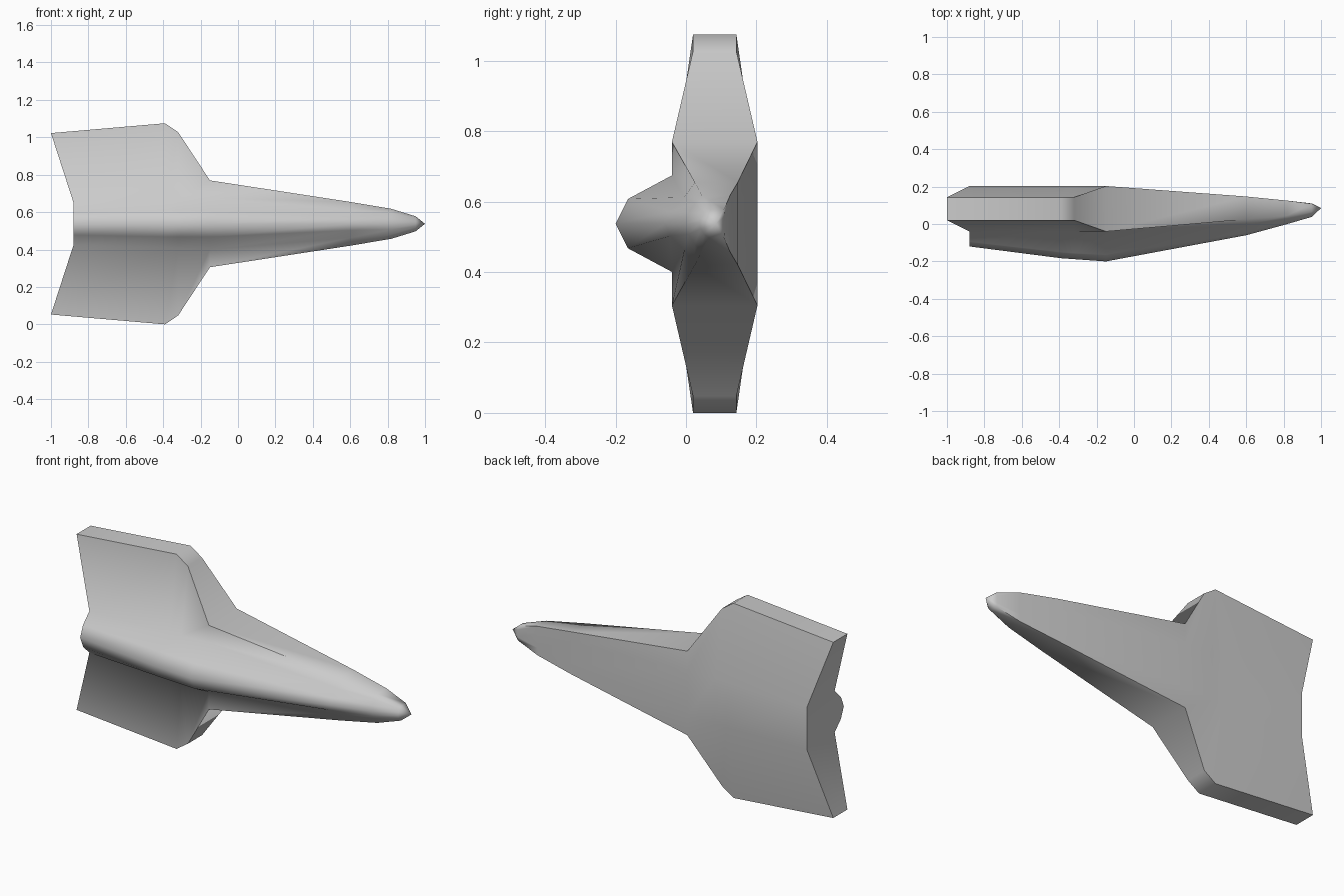
import bpy
import bmesh

cube = bpy.data.objects.get("Cube")
if cube:
    bpy.data.objects.remove(cube, do_unlink=True)

MID = 0.5375  # height of the symmetry plane

# Hull colour
hull_grey = bpy.data.materials.new("hull_grey")
hull_grey.use_nodes = True
colour = (0.6, 0.6, 0.6, 1)
hull_grey.diffuse_color = colour
hull_grey.node_tree.nodes["Principled BSDF"].inputs["Base Color"].default_value = colour


def section(x, ridge, shoulder, base, edge, edge_back, keel, edge_x=None):
    """Half outline: ridge depth, then (half width, depth) pairs; edge_x sweeps the outer edge."""
    ex = x if edge_x is None else edge_x
    pairs = [(x, shoulder), (x, base), (ex, edge), (ex, edge_back), (x, keel)]
    return (x, ridge), [(px, w, y) for px, (w, y) in pairs]


# Stations from tail to nose; the outer edge forms the wings at the rear
STATIONS = [
    section(-0.88, -0.12, (0.06, -0.095), (0.115, -0.04), (0.485, 0.02), (0.485, 0.143), (0.115, 0.203), -1.0),
    section(-0.39, -0.183, (0.07, -0.15), (0.125, -0.04), (0.5375, 0.02), (0.5375, 0.143), (0.125, 0.203)),
    section(-0.32, -0.188, (0.07, -0.155), (0.13, -0.04), (0.49, 0.02), (0.49, 0.143), (0.125, 0.203)),
    section(-0.15, -0.2, (0.07, -0.165), (0.137, -0.04), (0.232, -0.04), (0.232, 0.203), (0.12, 0.203)),
    section(0.6, -0.06, (0.035, -0.045), (0.075, -0.005), (0.117, 0.025), (0.117, 0.147), (0.06, 0.147)),
    section(0.82, 0.0, (0.03, 0.007), (0.058, 0.025), (0.08, 0.045), (0.08, 0.125), (0.04, 0.125)),
    section(0.95, 0.038, (0.015, 0.042), (0.03, 0.052), (0.04, 0.065), (0.04, 0.108), (0.02, 0.11)),
]

bm = bmesh.new()
rings = []
for (x, ridge), half in STATIONS:
    upper = [bm.verts.new((px, y, MID + w)) for px, w, y in half]
    lower = [bm.verts.new((px, y, MID - w)) for px, w, y in half]
    rings.append([bm.verts.new((x, ridge, MID))] + upper + lower[::-1])

# Skin between stations
for a, b in zip(rings, rings[1:]):
    for i in range(len(a)):
        j = (i + 1) % len(a)
        bm.faces.new((a[i], a[j], b[j], b[i]))

# Nose point
tip = bm.verts.new((1.0, 0.085, MID))
nose = rings[-1]
for i in range(len(nose)):
    bm.faces.new((nose[i], nose[(i + 1) % len(nose)], tip))

# Tail cap: spine end, centre panel and a trailing face on each wing
t = rings[0]
for ids in ((0, 1, 10), (1, 2, 9, 10), (2, 5, 6, 9), (2, 3, 4, 5), (6, 7, 8, 9)):
    bm.faces.new([t[i] for i in ids])

bmesh.ops.recalc_face_normals(bm, faces=bm.faces)
mesh = bpy.data.meshes.new("winged_hull")
bm.to_mesh(mesh)
bm.free()
mesh.materials.append(hull_grey)

hull = bpy.data.objects.new("winged_hull", mesh)
bpy.context.collection.objects.link(hull)
bpy.context.view_layer.objects.active = hull
hull.select_set(True)
bpy.ops.object.shade_smooth_by_angle(angle=1.3)
